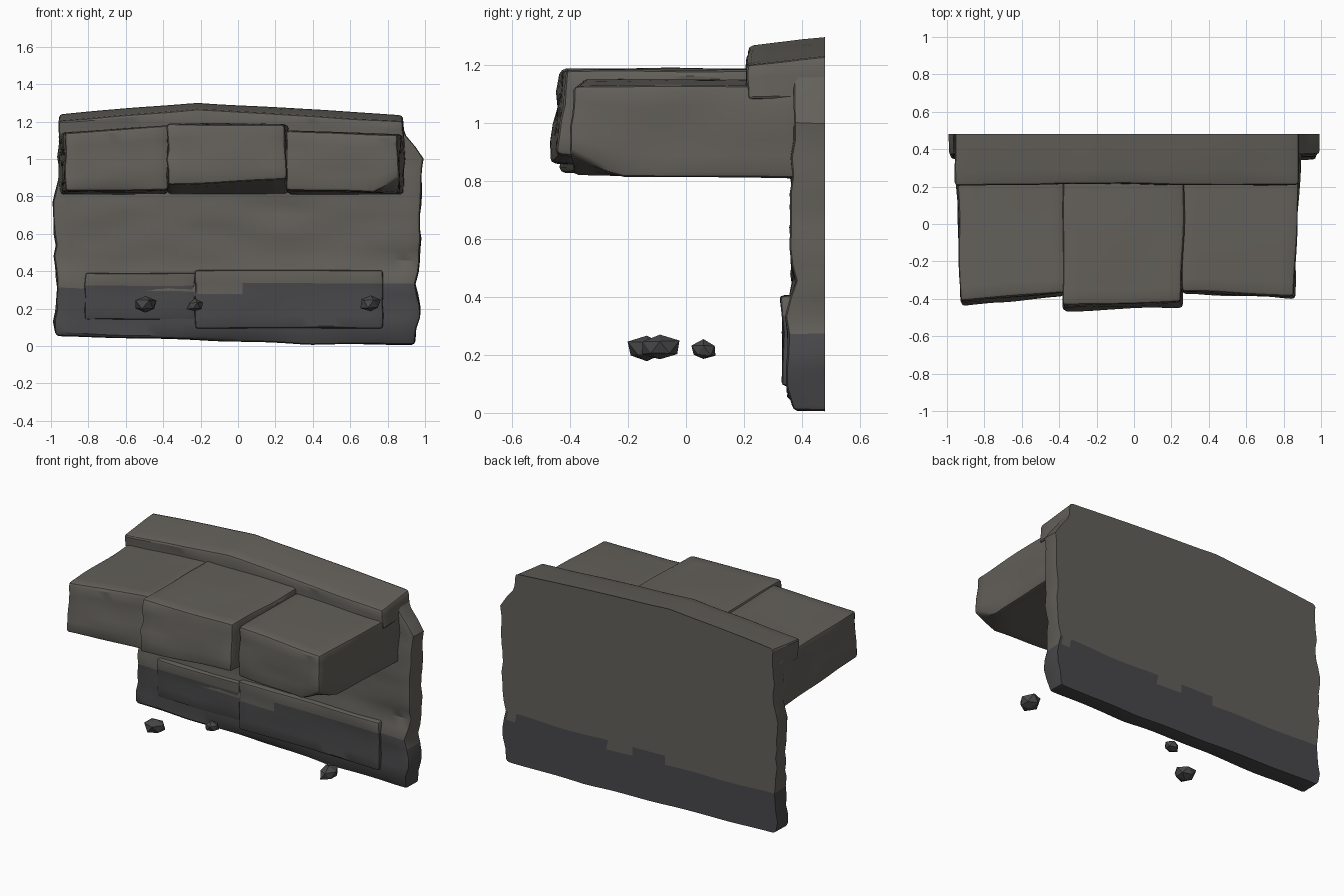
import bpy, bmesh, random
from mathutils import Vector, noise

if "Cube" in bpy.data.objects:
    bpy.data.objects.remove(bpy.data.objects["Cube"])

random.seed(4)


def material(name, rgb):
    m = bpy.data.materials.new(name)
    m.diffuse_color = (*rgb, 1)
    m.use_nodes = True
    m.node_tree.nodes["Principled BSDF"].inputs["Base Color"].default_value = m.diffuse_color
    return m


STONE = material("weathered_stone", (0.125, 0.117, 0.102))
DARK = material("damp_stone", (0.066, 0.066, 0.07))


def lerp(a, b, t):
    return a + (b - a) * t


def curve(points, t):
    """Piecewise linear lookup through (t, value) pairs."""
    if t <= points[0][0]:
        return points[0][1]
    for (a, va), (b, vb) in zip(points, points[1:]):
        if t <= b:
            return lerp(va, vb, (t - a) / (b - a))
    return points[-1][1]


def stone_block(name, size, shape, rough=0.012, r=0.018, step=0.06, dark_below=-1, flat_back=None):
    """Chamfered grid box, mapped by shape(u, v, w), then roughened in layers."""
    axes = []
    for s in size:
        n = max(1, round((s - 2 * r) / step))
        axes.append([0] + [lerp(r, s - r, i / n) for i in range(n + 1)] + [s])
    bm = bmesh.new()
    verts = {}
    off = Vector((len(name) * 1.7, size[0] * 9, 0))

    def vert(idx):
        if idx not in verts:
            p = Vector([axes[k][idx[k]] for k in range(3)])
            core = Vector([min(max(p[k], r), size[k] - r) for k in range(3)])
            if flat_back and idx[1] == len(axes[1]) - 1:
                core.y = p.y = size[1]
            d = p - core
            p = core + (d.normalized() * r if d.length > 0 else d)
            co = Vector(shape(*[p[k] / size[k] for k in range(3)]))
            q = Vector((co.x * 3, co.y * 3, co.z * 13)) + off
            co += noise.noise_vector(q) * rough * Vector((1, 1, 0.5))
            if flat_back and co.y > flat_back - 0.025:
                co.y = flat_back
            verts[idx] = bm.verts.new(co)
        return verts[idx]

    for k in range(3):
        a, b = (k + 1) % 3, (k + 2) % 3
        for end in (0, len(axes[k]) - 1):
            for i in range(len(axes[a]) - 1):
                for j in range(len(axes[b]) - 1):
                    quad = []
                    for di, dj in ((0, 0), (1, 0), (1, 1), (0, 1)):
                        idx = [0, 0, 0]
                        idx[k], idx[a], idx[b] = end, i + di, j + dj
                        quad.append(vert(tuple(idx)))
                    bm.faces.new(quad if end else quad[::-1])
    for f in bm.faces:
        c = f.calc_center_median()
        f.material_index = int(c.z < dark_below + 0.03 * noise.noise(c * 7))
    return finish(bm, name, (STONE, DARK))


def finish(bm, name, mats, smooth=True):
    bmesh.ops.recalc_face_normals(bm, faces=bm.faces[:])
    me = bpy.data.meshes.new(name)
    bm.to_mesh(me)
    bm.free()
    for m in mats:
        me.materials.append(m)
    ob = bpy.data.objects.new(name, me)
    bpy.context.collection.objects.link(ob)
    if smooth:
        bpy.ops.object.select_all(action='DESELECT')
        ob.select_set(True)
        bpy.context.view_layer.objects.active = ob
        bpy.ops.object.shade_smooth_by_angle(angle=0.55)
    return ob


# Back wall with ragged sides, uneven foot and flat rear
LEFT = [(0, -0.97), (0.1, -0.985), (0.3, -0.965), (0.4, -0.975), (0.44, -0.985), (0.8, -0.985), (0.9, -0.96), (1.2, -0.95)]
RIGHT = [(0, 0.95), (0.2, 0.975), (0.3, 0.945), (0.38, 0.95), (0.46, 0.98), (0.8, 0.98), (1.04, 0.985), (1.09, 0.91), (1.2, 0.87)]
FRONT = [(0, 0.375), (0.08, 0.35), (0.36, 0.35), (0.42, 0.37), (0.8, 0.365), (1.2, 0.37)]
FOOT = [(-1, 0.055), (0, 0.025), (0.4, 0.005), (1, 0.01)]
CREST = [(-0.95, 1.24), (-0.22, 1.3), (0.2, 1.275), (0.88, 1.235)]


def wall(u, v, w):
    z = lerp(curve(FOOT, lerp(-0.98, 0.97, u)), 1.2, w)
    x = lerp(curve(LEFT, z), curve(RIGHT, z), u)
    return x, lerp(curve(FRONT, z), 0.48, v), z


stone_block("back_wall", (1.97, 0.12, 1.18), wall, 0.016, dark_below=0.31, flat_back=0.48)


# Ridge course capping the wall
def ridge(u, v, w):
    x = lerp(-0.955, 0.885, u)
    top = curve(CREST, x) - 0.035 * (1 - v)
    return x, lerp(0.21, 0.48, v), lerp(1.08, top, w)


stone_block("ridge_course", (1.84, 0.27, 0.2), ridge, 0.01, flat_back=0.48)


# Three projecting ledge slabs: x and front y at each end, bottom and top heights
def ledge_slab(name, x0, x1, taper0, taper1, y0, y1, bot0, bot1, top0, top1, lean):
    def shape(u, v, w):
        x = lerp(lerp(x0 + taper0, x0, v), lerp(x1 + taper1, x1, v), u)
        y = lerp(lerp(y0, y1, u) + lean * (w - 0.5), 0.42, v)
        low = lerp(lerp(bot0, bot1, u), 0.81, v)
        if name == "right_ledge_slab":
            low += 0.08 * max(0, (u - 0.8) / 0.2) * max(0, 1 - v * 5)
        return x, y, lerp(low, lerp(top0, top1, u), w)
    stone_block(name, (x1 - x0, 0.85, 0.33), shape, 0.012, r=0.02)


ledge_slab("left_ledge_slab", -0.955, -0.37, 0.03, 0, -0.425, -0.375, 0.825, 0.835, 1.14, 1.18, 0.03)
ledge_slab("middle_ledge_slab", -0.38, 0.275, 0, -0.02, -0.455, -0.43, 0.86, 0.89, 1.19, 1.185, 0.035)
ledge_slab("right_ledge_slab", 0.265, 0.89, -0.01, -0.035, -0.365, -0.395, 0.835, 0.82, 1.155, 1.13, 0.01)


# Thin facing plates along the base of the wall
def plate(name, x0, x1, z0, z1, y):
    def shape(u, v, w):
        lip = 0.012 * max(0, (w - 0.8) / 0.2)
        return lerp(x0, x1, u), lerp(y - lip, 0.42, v), lerp(z0, z1, w)
    stone_block(name, (x1 - x0, 0.08, z1 - z0), shape, 0.009, r=0.012, dark_below=0.31)


plate("left_base_plate", -0.82, -0.23, 0.14, 0.39, 0.344)
plate("right_base_plate", -0.23, 0.775, 0.095, 0.405, 0.335)

# Loose rubble in front of the wall
for i, (loc, s) in enumerate((((-0.495, -0.135, 0.22), (0.068, 0.07, 0.052)),
                              ((-0.23, 0.06, 0.215), (0.045, 0.045, 0.036)),
                              ((0.71, -0.09, 0.225), (0.06, 0.072, 0.05)))):
    bm = bmesh.new()
    bmesh.ops.create_icosphere(bm, subdivisions=1, radius=1)
    for v in bm.verts:
        p = v.co * random.uniform(0.8, 1.15)
        p.z = max(p.z, -0.8)
        v.co = Vector(loc) + p * Vector(s)
    finish(bm, "rubble_%d" % (i + 1), (DARK,), smooth=False)
